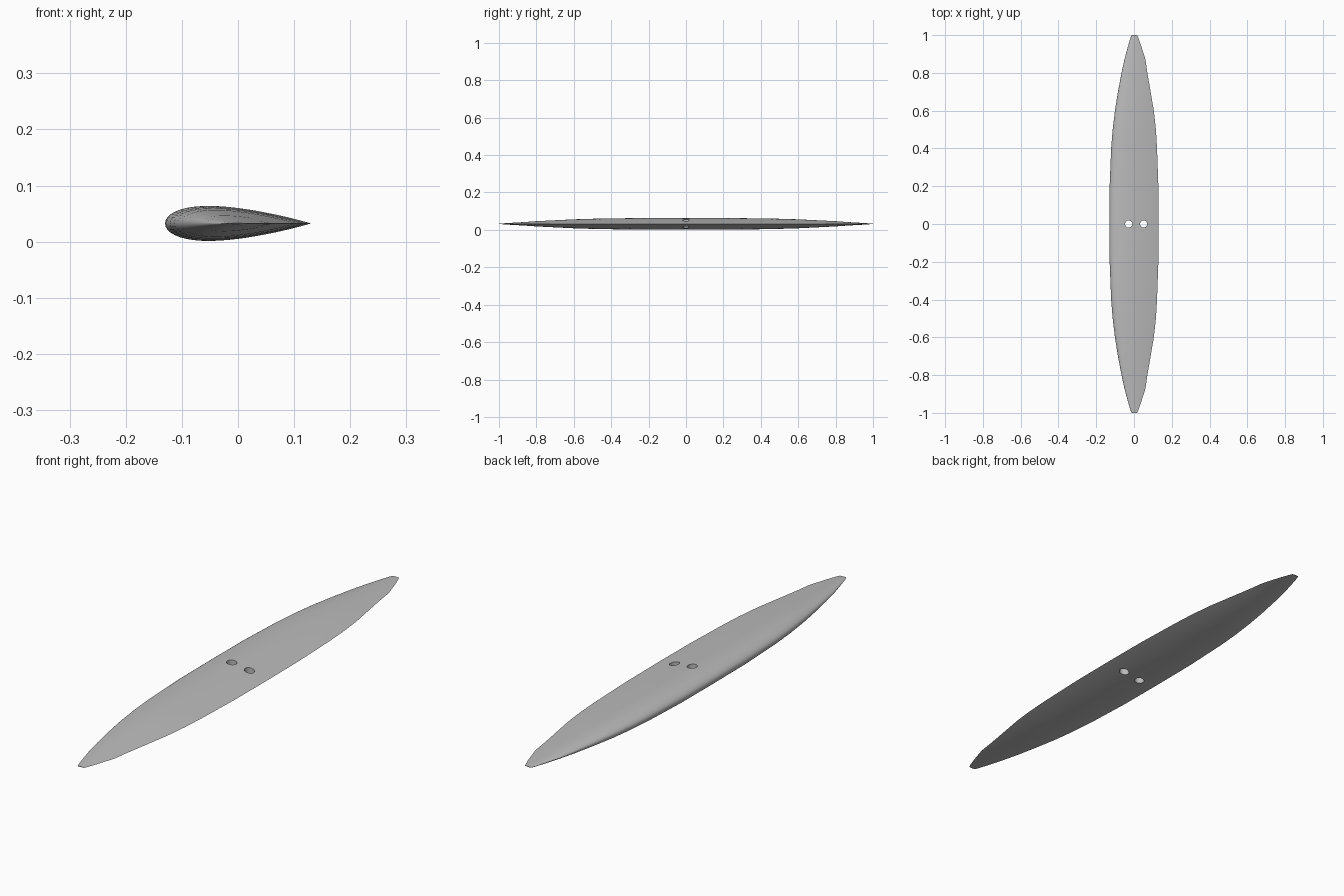
import bpy, bmesh, math

if "Cube" in bpy.data.objects:
    bpy.data.objects.remove(bpy.data.objects["Cube"])

grey = bpy.data.materials.new("light_grey")
grey.use_nodes = True
colour = (0.5, 0.5, 0.5, 1)
grey.diffuse_color = colour
grey.node_tree.nodes["Principled BSDF"].inputs["Base Color"].default_value = colour

MID_Z = 0.0325
# Half-span stations: y, leading edge x, trailing edge x, half thickness
STATIONS = [
    (0, -.13, .13, .0312), (.2, -.129, .129, .031), (.4, -.121, .122, .029),
    (.5, -.113, .116, .027), (.6, -.101, .105, .024), (.7, -.085, .088, .019),
    (.8, -.066, .071, .014), (.87, -.051, .061, .009), (.94, -.032, .039, .005),
    (.985, -.019, .023, .002), (1, -.012, .016, .001),
]
SIDE = 24  # steps along each side of the section


def foil(t):
    """Half thickness of a symmetric aerofoil, scaled to a maximum of one."""
    return 10 * (.2969 * math.sqrt(t) - .126 * t - .3516 * t**2
                 + .2843 * t**3 - .1036 * t**4)


def section(bm, y, lead, trail, half):
    ring = []
    for i in range(2 * SIDE):
        a = math.pi * i / SIDE
        t = (1 + math.cos(a)) / 2
        side = 1 if i < SIDE else -1
        z = MID_Z + side * half * foil(t)
        ring.append(bm.verts.new((lead + (trail - lead) * t, y, z)))
    return ring


# Blade lofted through both halves
bm = bmesh.new()
span = [(-y, a, b, h) for y, a, b, h in reversed(STATIONS[1:])] + STATIONS
rings = [section(bm, *s) for s in span]
for r, s in zip(rings, rings[1:]):
    for i in range(len(r)):
        j = (i + 1) % len(r)
        bm.faces.new((r[i], r[j], s[j], s[i]))
bm.faces.new(rings[0])
bm.faces.new(rings[-1])
bmesh.ops.recalc_face_normals(bm, faces=bm.faces)
mesh = bpy.data.meshes.new("blade")
bm.to_mesh(mesh)
bm.free()
mesh.materials.append(grey)
blade = bpy.data.objects.new("blade", mesh)
bpy.context.collection.objects.link(blade)

# Two bolt holes through the middle
for x in (-.028, .051):
    bpy.ops.mesh.primitive_cylinder_add(vertices=32, radius=.019, depth=.3,
                                        location=(x, 0, MID_Z))
    cutter = bpy.context.object
    cutter.name = "hole_cutter"
    cutter.data.materials.append(grey)
    cutter.hide_render = True
    cutter.hide_set(True)
    cut = blade.modifiers.new("bolt_hole", 'BOOLEAN')
    cut.operation = 'DIFFERENCE'
    cut.solver = 'EXACT'
    cut.object = cutter

# Smooth skin with sharp trailing edge and hole rims
bpy.ops.object.select_all(action='DESELECT')
blade.select_set(True)
bpy.context.view_layer.objects.active = blade
for name in [m.name for m in blade.modifiers]:
    bpy.ops.object.modifier_apply(modifier=name)
bpy.ops.object.shade_smooth_by_angle(angle=math.radians(35))
